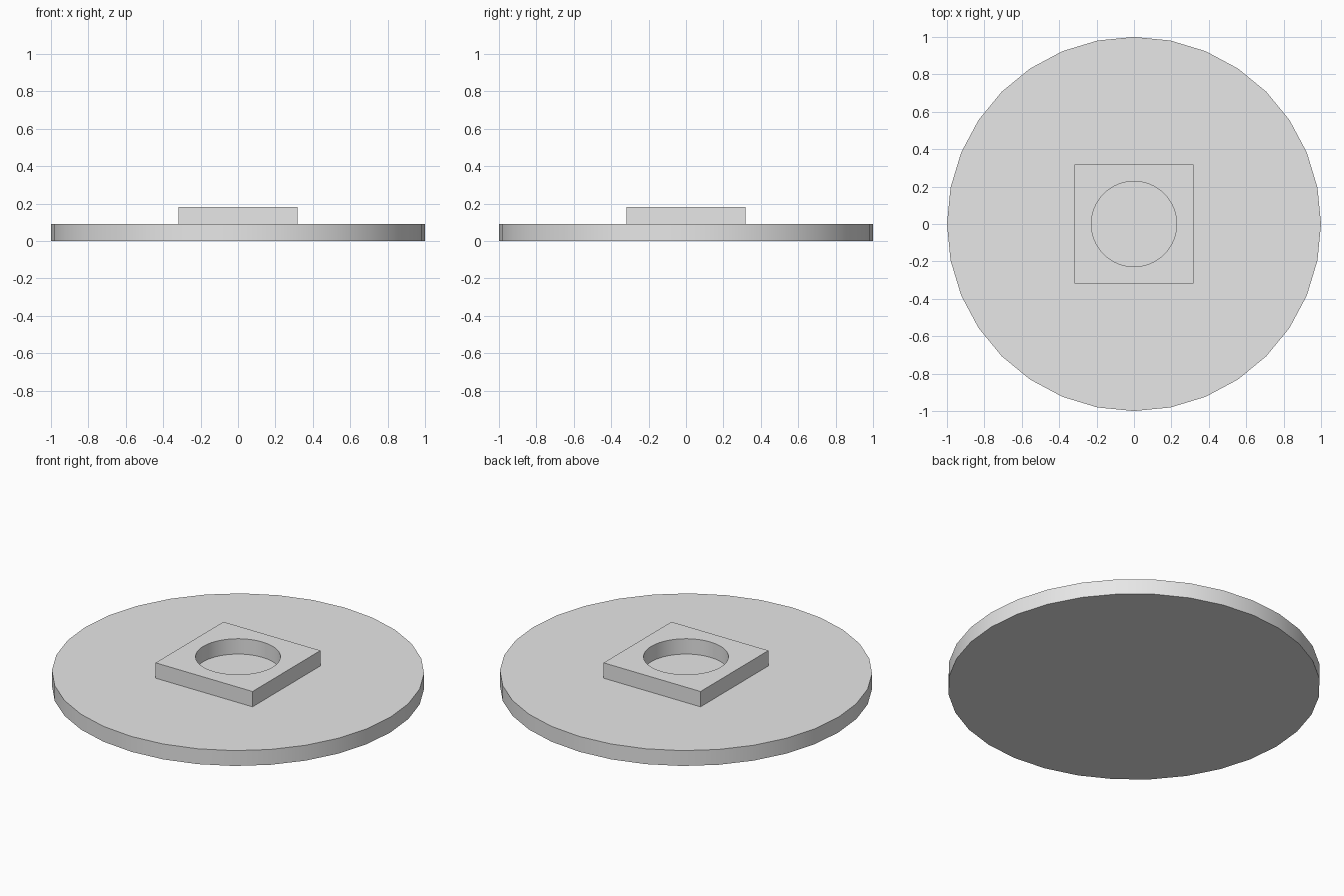
import bpy
import bmesh
from math import cos, sin, pi, radians

cube = bpy.data.objects.get("Cube")
if cube:
    bpy.data.objects.remove(cube, do_unlink=True)

DISC_RADIUS = 1.0
LAYER = 0.091          # thickness of the disc and of the block
BLOCK_HALF = 0.318
HOLE_RADIUS = 0.228
HOLE_STEPS = 64        # multiple of 8, so the square corners are hit exactly

grey = bpy.data.materials.new("light_grey")
grey.use_nodes = True
grey.diffuse_color = (0.8, 0.8, 0.8, 1)
grey.node_tree.nodes["Principled BSDF"].inputs["Base Color"].default_value = grey.diffuse_color


def finish(obj):
    obj.data.materials.append(grey)
    bpy.ops.object.select_all(action="DESELECT")
    obj.select_set(True)
    bpy.context.view_layer.objects.active = obj
    bpy.ops.object.shade_smooth_by_angle(angle=radians(30))


# Round base disc
bpy.ops.mesh.primitive_cylinder_add(vertices=32, radius=DISC_RADIUS, depth=LAYER,
                                    location=(0, 0, LAYER / 2))
disc = bpy.context.object
disc.name = "base_disc"
finish(disc)

# Square block with a round through hole: a closed loop of four-point sections
bm = bmesh.new()
sections = []
for i in range(HOLE_STEPS):
    a = 2 * pi * i / HOLE_STEPS
    c, s = cos(a), sin(a)
    outer = BLOCK_HALF / max(abs(c), abs(s))
    corners = [(HOLE_RADIUS, LAYER), (outer, LAYER),
               (outer, 2 * LAYER), (HOLE_RADIUS, 2 * LAYER)]
    sections.append([bm.verts.new((r * c, r * s, z)) for r, z in corners])
for i, here in enumerate(sections):
    after = sections[(i + 1) % HOLE_STEPS]
    for j in range(4):
        k = (j + 1) % 4
        bm.faces.new((here[j], after[j], after[k], here[k]))
bmesh.ops.recalc_face_normals(bm, faces=bm.faces)
mesh = bpy.data.meshes.new("square_block")
bm.to_mesh(mesh)
bm.free()
block = bpy.data.objects.new("square_block", mesh)
bpy.context.collection.objects.link(block)
finish(block)
